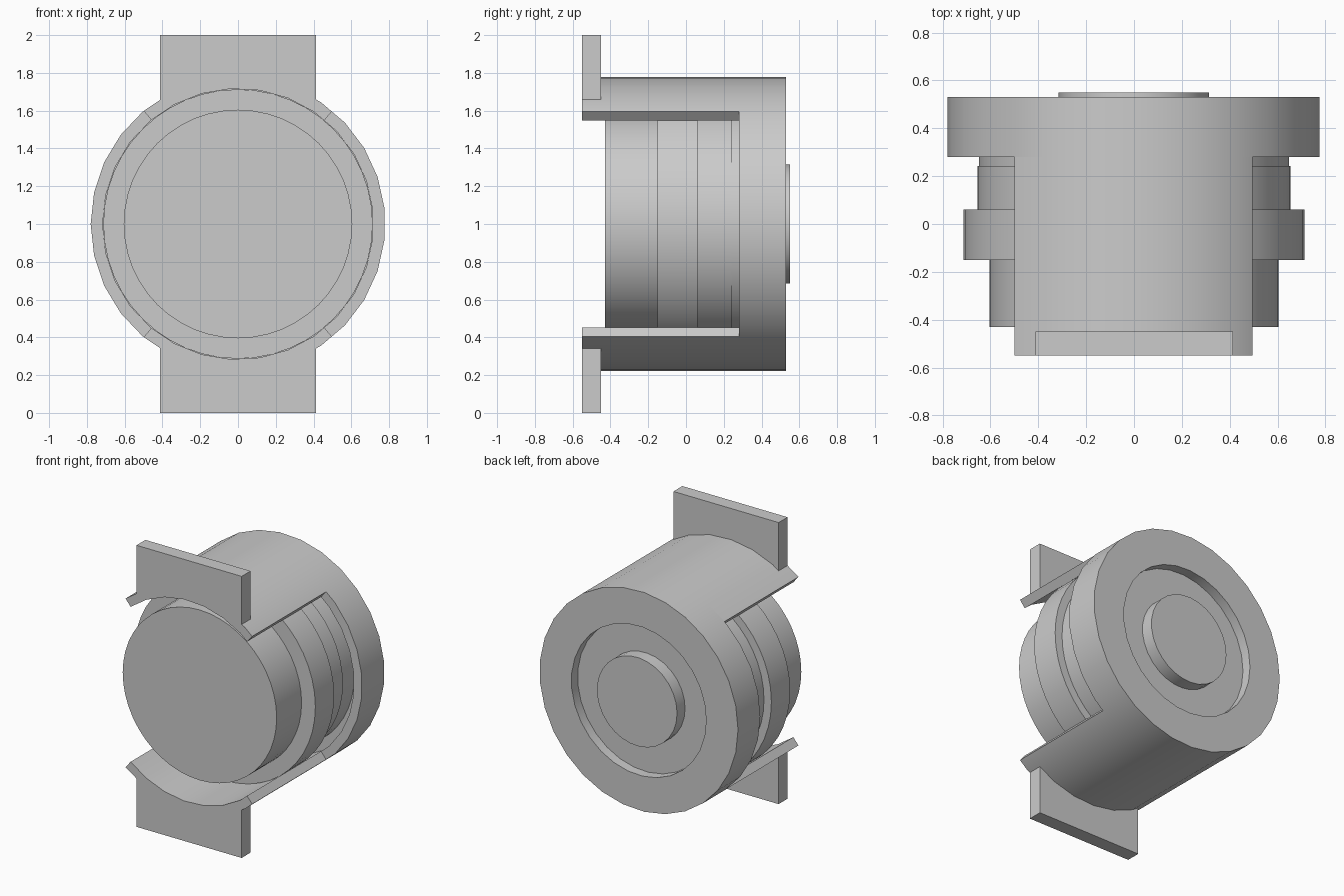
import bpy, bmesh
from math import pi, sin, cos, radians, asin

if "Cube" in bpy.data.objects:
    bpy.data.objects.remove(bpy.data.objects["Cube"])

grey = bpy.data.materials.new("light_grey")
grey.use_nodes = True
COLOUR = (0.6, 0.6, 0.6, 1)
grey.diffuse_color = COLOUR
grey.node_tree.nodes["Principled BSDF"].inputs["Base Color"].default_value = COLOUR

CZ = 1.0            # height of the main axis
SIDES = 29          # facets of the housing
R_OUT, R_IN = 0.78, 0.717
FRONT, SLOT_END, BACK = -0.55, 0.28, 0.53
STEP = 2 * pi / SIDES


def finish(name, bm):
    bmesh.ops.recalc_face_normals(bm, faces=bm.faces)
    mesh = bpy.data.meshes.new(name)
    bm.to_mesh(mesh)
    bm.free()
    mesh.materials.append(grey)
    ob = bpy.data.objects.new(name, mesh)
    bpy.context.collection.objects.link(ob)
    bpy.ops.object.select_all(action='DESELECT')
    ob.select_set(True)
    bpy.context.view_layer.objects.active = ob
    bpy.ops.object.shade_smooth_by_angle(angle=radians(30))
    return ob


def lathe(name, profile, sides):
    """Turn a (radius, y) profile about the main axis, with capped ends."""
    bm = bmesh.new()
    rings = []
    for r, y in profile:
        angles = [pi + 2 * pi * k / sides for k in range(sides)]
        rings.append([bm.verts.new((r * cos(a), y, CZ + r * sin(a))) for a in angles])
    for a, b in zip(rings, rings[1:]):
        for k in range(sides):
            j = (k + 1) % sides
            bm.faces.new((a[k], a[j], b[j], b[k]))
    bm.faces.new(rings[0])
    bm.faces.new(rings[-1])
    return finish(name, bm)


def on_facet(r, a):
    """Point on the faceted housing circle at angle a."""
    off = (a - pi) % STEP - STEP / 2
    d = r * cos(STEP / 2) / cos(off)
    return d * cos(a), d * sin(a)


def arc_angles(start):
    """Facet corners between start and its mirror angle, with both ends."""
    corners = sorted((pi + k * STEP) % (2 * pi) for k in range(SIDES))
    return [start] + [a for a in corners if start < a < pi - start] + [pi - start]


def strip(name, inner, outer, y0, y1, side):
    """Solid between two matching x/z paths; side -1 mirrors it downwards."""
    bm = bmesh.new()
    rows = []
    for (xi, zi), (xo, zo) in zip(inner, outer):
        rows.append([bm.verts.new((x, y, CZ + side * z)) for x, z, y in
                     ((xi, zi, y0), (xo, zo, y0), (xo, zo, y1), (xi, zi, y1))])
    for a, b in zip(rows, rows[1:]):
        for k in range(4):
            j = (k + 1) % 4
            bm.faces.new((a[k], a[j], b[j], b[k]))
    bm.faces.new(rows[0])
    bm.faces.new(rows[-1])
    return finish(name, bm)


# Rear collar with a ring recess and a raised centre boss
lathe("rear_collar", [(0.01, 0.38), (R_IN, 0.38), (R_IN, SLOT_END), (R_OUT, SLOT_END),
                      (R_OUT, BACK), (0.53, BACK), (0.53, 0.46), (0.315, 0.46),
                      (0.315, 0.55), (0.01, 0.55)], SIDES)

# Stepped plunger with a guide flange
lathe("plunger", [(0.01, -0.43), (0.605, -0.43), (0.605, -0.15), (0.713, -0.15),
                  (0.713, 0.06), (0.655, 0.06), (0.655, 0.242), (0.648, 0.242),
                  (0.648, 0.38), (0.01, 0.38)], 48)

# Curved jaws above and below the side slots, each with a mounting tab
TAB_HALF = 0.415
for label, side in (("upper", 1), ("lower", -1)):
    angles = arc_angles(radians(50.2))
    strip(label + "_jaw", [on_facet(R_IN, a) for a in angles],
          [on_facet(R_OUT, a) for a in angles], FRONT, SLOT_END, side)
    base = [on_facet(R_OUT, a) for a in arc_angles(pi / 2 - asin(TAB_HALF / R_OUT))]
    strip(label + "_tab", base, [(x, 1.0) for x, z in base], FRONT, -0.45, side)
